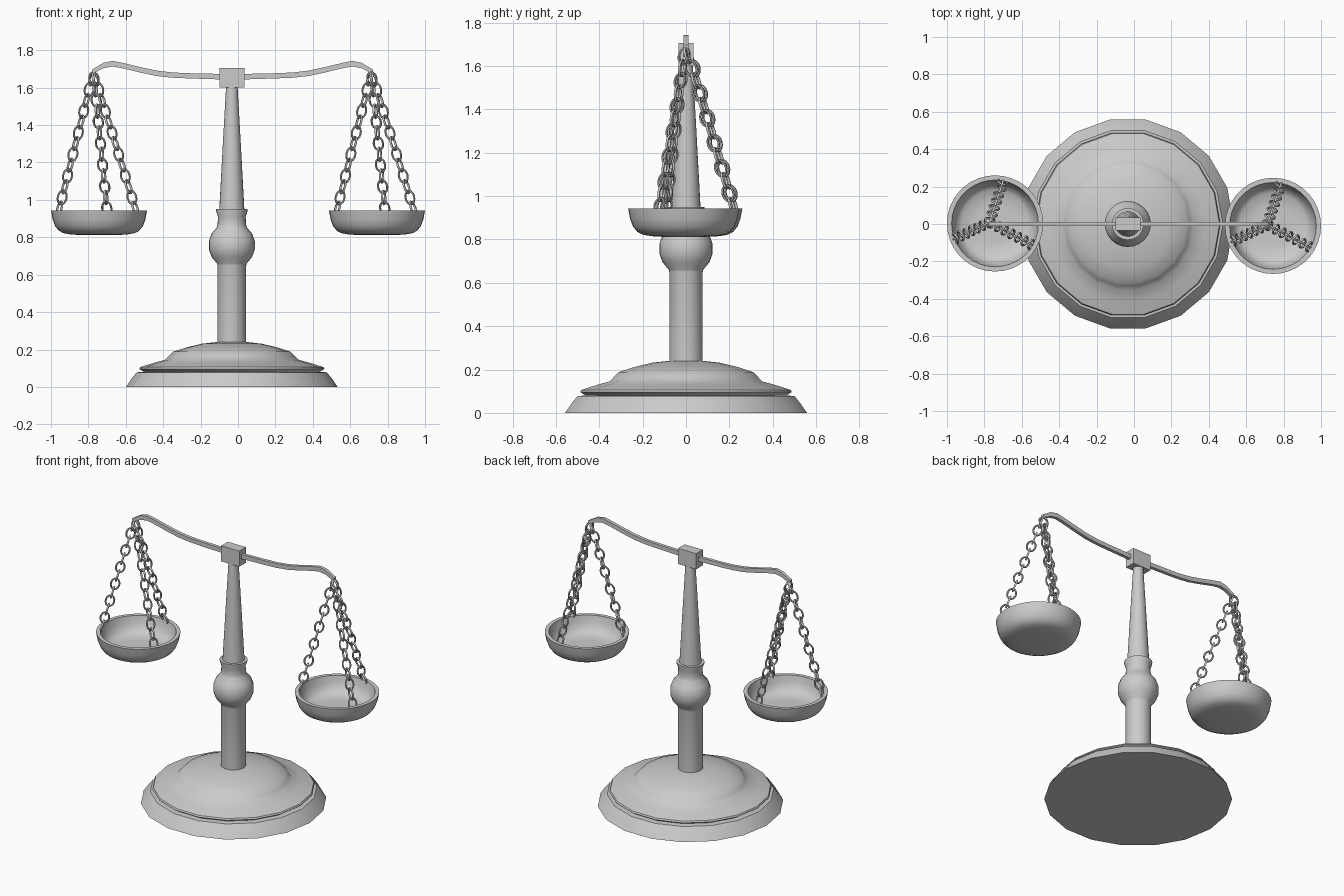
import bpy, bmesh, math
from mathutils import Vector, Matrix

if "Cube" in bpy.data.objects:
    bpy.data.objects.remove(bpy.data.objects["Cube"])

CX = -0.033  # axis of the stand


def finish(name, bm, angle=35):
    bmesh.ops.recalc_face_normals(bm, faces=bm.faces)
    me = bpy.data.meshes.new(name)
    bm.to_mesh(me)
    bm.free()
    ob = bpy.data.objects.new(name, me)
    bpy.context.collection.objects.link(ob)
    if angle:
        bpy.ops.object.select_all(action='DESELECT')
        ob.select_set(True)
        bpy.context.view_layer.objects.active = ob
        bpy.ops.object.shade_smooth_by_angle(angle=math.radians(angle))
    return ob


def lathe(name, profile, sides, center, angle=35):
    """Revolve (radius, z) points; both ends are capped."""
    bm = bmesh.new()
    rings = []
    for r, z in profile:
        rings.append([bm.verts.new((center[0] + r * math.cos(2 * math.pi * i / sides),
                                    center[1] + r * math.sin(2 * math.pi * i / sides), z))
                      for i in range(sides)])
    for a, b in zip(rings, rings[1:]):
        for i in range(sides):
            j = (i + 1) % sides
            bm.faces.new((a[i], a[j], b[j], b[i]))
    bm.faces.new(rings[0])
    bm.faces.new(rings[-1])
    return finish(name, bm, angle)


# Stepped base with a groove
lathe("base", [(0.566, 0), (0.535, 0.045), (0.508, 0.078), (0.47, 0.08), (0.495, 0.096),
               (0.49, 0.106), (0.42, 0.128), (0.355, 0.146), (0.335, 0.168), (0.315, 0.188),
               (0.24, 0.212), (0.16, 0.231), (0.08, 0.24)], 18, (CX, 0), 40)

# Column with a round knob and a flared collar
knob = [(0.125 * math.cos(a), 0.757 + 0.125 * math.sin(a))
        for a in (math.radians(d) for d in range(-50, 51, 20))]
lathe("column", [(0.077, 0.2), (0.077, 0.65)] + knob +
      [(0.076, 0.87), (0.074, 0.91), (0.085, 0.943), (0.085, 0.95), (0.068, 0.95)],
      24, (CX, 0))
lathe("tapered_post", [(0.068, 0.93), (0.048, 1.3), (0.03, 1.62)], 24, (CX, 0))

# Block at the pivot
bm = bmesh.new()
bmesh.ops.create_cube(bm, size=1, matrix=Matrix.Translation((CX, 0, 1.653)) @
                      Matrix.Diagonal((0.134, 0.07, 0.105, 1)))
finish("pivot_block", bm, 0)

# Curved beam: (distance, top z, bottom z), mirrored
half = [(0, 1.672, 1.642), (0.225, 1.677, 1.649), (0.32, 1.681, 1.653), (0.405, 1.691, 1.662),
        (0.49, 1.709, 1.68), (0.56, 1.726, 1.697), (0.6, 1.735, 1.706), (0.642, 1.743, 1.713),
        (0.69, 1.733, 1.704), (0.75, 1.697, 1.673)]
sections = [(-d, t, b) for d, t, b in half[:0:-1]] + half
bm = bmesh.new()
rings = [[bm.verts.new((-0.029 + x, y, z)) for y, z in
          ((-0.011, b), (0.011, b), (0.011, t), (-0.011, t))] for x, t, b in sections]
for a, b in zip(rings, rings[1:]):
    for i in range(4):
        j = (i + 1) % 4
        bm.faces.new((a[i], a[j], b[j], b[i]))
bm.faces.new(rings[0])
bm.faces.new(rings[-1])
finish("beam", bm, 30)


def add_link(bm, matrix, length=0.043, width=0.032, wire=0.006, major=16, minor=6):
    """Oval ring in the local XZ plane, long axis along Z."""
    rings = []
    for i in range(major):
        a = 2 * math.pi * i / major
        ring = []
        for k in range(minor):
            b = 2 * math.pi * k / minor
            off = wire * math.cos(b)
            p = Vector(((width - wire + off) * math.cos(a), wire * math.sin(b),
                        (length - wire + off) * math.sin(a)))
            ring.append(bm.verts.new(matrix @ p))
        rings.append(ring)
    for i in range(major):
        a, b = rings[i], rings[(i + 1) % major]
        for k in range(minor):
            m = (k + 1) % minor
            bm.faces.new((a[k], a[m], b[m], b[k]))


def chain(name, start, end, links=13):
    bm = bmesh.new()
    start, end = Vector(start), Vector(end)
    axis = (start - end).normalized()
    side = axis.cross(Vector((0, 0, 1))).normalized()
    out = side.cross(axis)
    for i in range(links):
        t = 0.046 + 0.908 * i / (links - 1)
        n, w = (side, out) if i % 2 else (out, -side)
        m = Matrix((w, n, axis)).transposed().to_4x4()
        add_link(bm, Matrix.Translation(end.lerp(start, t)) @ m)
    finish(name, bm, 60)


# Hanging pans, each on three chains
pan = [(0.1, 0.812), (0.15, 0.815), (0.19, 0.822), (0.215, 0.835), (0.235, 0.86),
       (0.248, 0.895), (0.257, 0.943), (0.232, 0.943), (0.222, 0.9), (0.205, 0.862),
       (0.178, 0.84), (0.1, 0.838)]
for label, px, py in (("left", -0.743, 0.003), ("right", 0.743, -0.01)):
    lathe(label + "_pan", pan, 36, (px, py), 40)
    for n, deg in enumerate((79, 201, 330)):
        a = math.radians(deg)
        chain(f"{label}_chain_{n + 1}", (px - 0.03, py + 0.006, 1.682),
              (px + 0.236 * math.cos(a), py + 0.236 * math.sin(a), 0.92))
